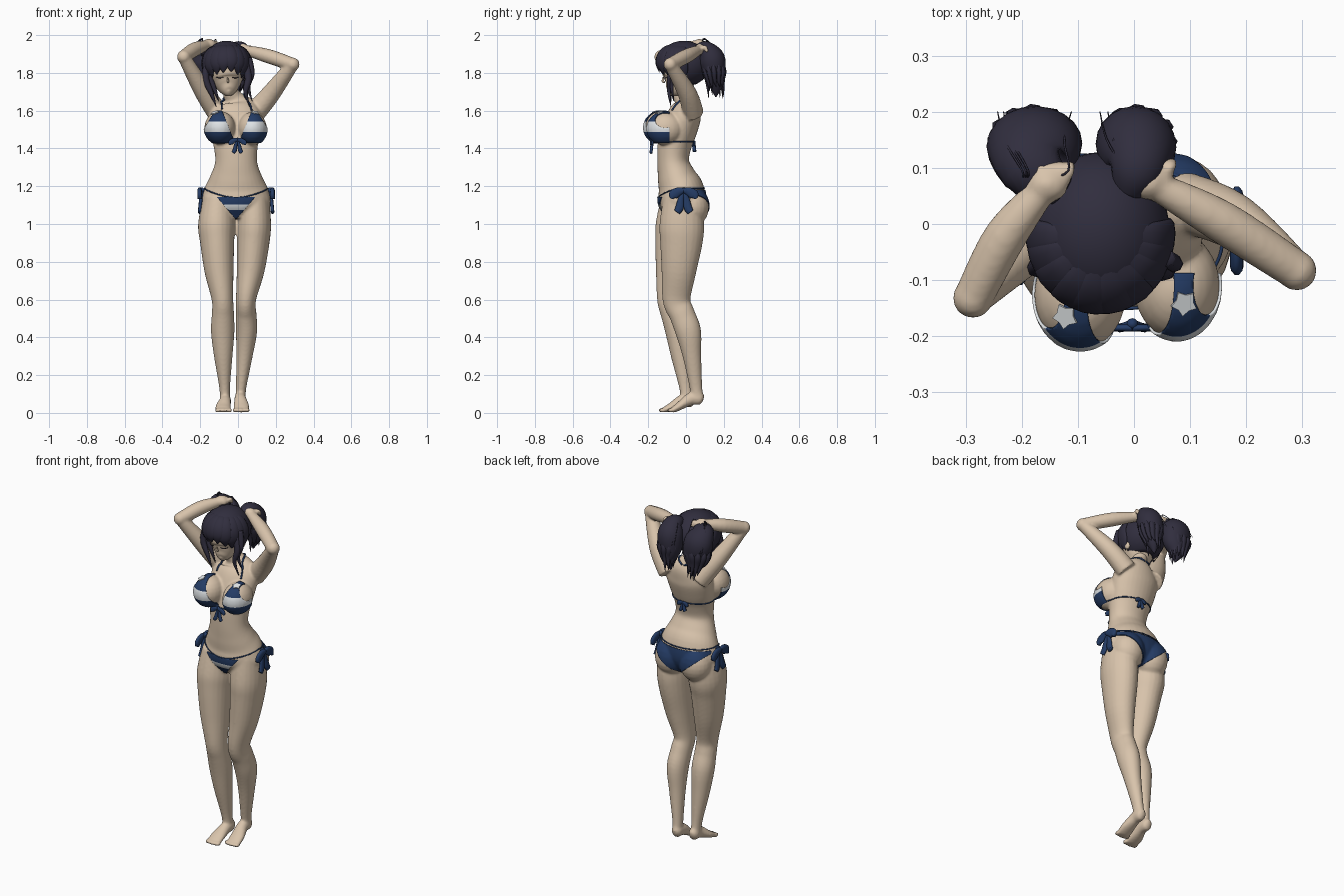
import bpy, bmesh, math, random
from mathutils import Vector, Matrix
from mathutils.bvhtree import BVHTree

if "Cube" in bpy.data.objects:
    bpy.data.objects.remove(bpy.data.objects["Cube"])

random.seed(4)
V = Vector


def material(name, rgb):
    m = bpy.data.materials.new(name)
    m.diffuse_color = (*rgb, 1)
    m.use_nodes = True
    m.node_tree.nodes["Principled BSDF"].inputs["Base Color"].default_value = m.diffuse_color
    return m


SKIN = material("skin", (0.69, 0.55, 0.41))
HAIR = material("dark hair", (0.030, 0.027, 0.048))
NAVY = material("navy cloth", (0.018, 0.045, 0.130))
WHITE = material("white cloth", (0.75, 0.78, 0.80))


def finish(name, bm, *mats):
    me = bpy.data.meshes.new(name)
    bmesh.ops.recalc_face_normals(bm, faces=bm.faces)
    bm.to_mesh(me)
    bm.free()
    for m in mats:
        me.materials.append(m)
    me.shade_smooth()
    ob = bpy.data.objects.new(name, me)
    bpy.context.collection.objects.link(ob)
    return ob


def spline(rows, steps=5):
    """Catmull-Rom through rows of numbers."""
    out, n = [], len(rows)
    for i in range(n - 1):
        a, b, c, d = (rows[max(0, min(n - 1, i + k))] for k in (-1, 0, 1, 2))
        for s in range(steps):
            t = s / steps
            out.append([0.5 * (2 * q + (r - p) * t + (2 * p - 5 * q + 4 * r - w) * t * t
                        + (3 * q - p - 3 * r + w) * t ** 3) for p, q, r, w in zip(a, b, c, d)])
    return out + [list(rows[-1])]


def tube(bm, rows, ref=(1, 0, 0), sides=16, steps=5):
    """Loft ellipses through rows of (x, y, z, width radius, depth radius)."""
    rows = spline(rows, steps)
    pts = [V(r[:3]) for r in rows]
    rings = []
    for i, r in enumerate(rows):
        t = (pts[min(i + 1, len(pts) - 1)] - pts[max(i - 1, 0)]).normalized()
        u = (V(ref) - t * t.dot(V(ref))).normalized()
        w = t.cross(u)
        ring = []
        for k in range(sides):
            a = 2 * math.pi * k / sides
            ring.append(bm.verts.new(pts[i] + u * max(r[3], .001) * math.cos(a)
                                     + w * max(r[4], .001) * math.sin(a)))
        rings.append(ring)
    for p, q in zip(rings, rings[1:]):
        for k in range(sides):
            j = (k + 1) % sides
            bm.faces.new((p[k], p[j], q[j], q[k]))
    bm.faces.new(rings[0][::-1])
    bm.faces.new(rings[-1])


def ball(bm, c, r, seg=24):
    m = Matrix.Translation(c) @ Matrix.Diagonal((*r, 1))
    bmesh.ops.create_uvsphere(bm, u_segments=seg, v_segments=seg // 2, radius=1, matrix=m)


# ---- body: overlapping volumes fused into one skin
bm = bmesh.new()
tube(bm, [(-.01, -.02, 1.03, .10, .08), (-.01, -.02, 1.10, .18, .122), (-.01, -.027, 1.18, .17, .122),
          (-.01, -.05, 1.25, .138, .102), (-.01, -.068, 1.33, .111, .084), (-.012, -.06, 1.42, .118, .09),
          (-.015, -.035, 1.50, .133, .094), (-.015, -.005, 1.58, .138, .088), (-.016, .015, 1.63, .11, .066),
          (-.025, .012, 1.665, .058, .048), (-.038, 0, 1.70, .042, .042), (-.05, -.01, 1.78, .042, .042)], sides=32)
ball(bm, (-.096, -.126, 1.510), (.082, .098, .088))
ball(bm, (.076, -.110, 1.505), (.077, .096, .088))
for x in (-.092, .072):
    ball(bm, (x, .03, 1.09), (.092, .092, .105))
# legs
tube(bm, [(-.105, -.03, 1.14, .08, .10), (-.113, -.042, 1.0, .098, .118), (-.11, -.055, .9, .09, .108),
          (-.10, -.07, .75, .077, .09), (-.082, -.085, .6, .057, .068), (-.08, -.07, .52, .059, .062),
          (-.081, -.045, .43, .062, .064), (-.078, -.027, .3, .049, .052), (-.071, -.003, .14, .029, .034),
          (-.069, .005, .07, .027, .034)], sides=24)
tube(bm, [(.085, -.02, 1.14, .08, .10), (.085, -.022, 1.0, .09, .118), (.08, -.025, .9, .086, .112),
          (.066, -.038, .75, .073, .092), (.042, -.05, .6, .053, .074), (.043, -.02, .52, .055, .068),
          (.045, .012, .43, .056, .068), (.034, .032, .3, .043, .049), (.017, .052, .14, .028, .034),
          (.014, .058, .09, .027, .034)], sides=24)
# feet with toes
for x, y, lift, sp in ((-.068, 0, 0, -.010), (.012, .045, .012, .006)):
    tube(bm, [(x, y + .048, .062 + lift, .012, .015), (x, y + .03, .065 + lift, .028, .034),
              (x, y - .02, .062 + lift, .031, .034), (x + sp, y - .075, .033 + lift / 2, .041, .023),
              (x + sp, y - .108, .019, .042, .017), (x + sp, y - .12, .017, .036, .012)])
    for k in range(5):
        off = (k - 2) * .0175
        big = .015 if (k == 4) == (x < 0) and k in (0, 4) else .0115
        ball(bm, (x + sp + off, y - .122 - .003 * (2 - abs(k - 2)), .014), (big * .8, .02, .0125), 12)
# arms raised behind the head
ARMS = (((-.105, .03, 1.585), (-.187, -.035, 1.71), (-.287, -.132, 1.885), (-.228, -.02, 1.925), (-.155, .07, 1.95)),
        ((.085, .04, 1.585), (.178, .005, 1.695), (.29, -.083, 1.845), (.155, .005, 1.89), (.025, .075, 1.925)))
for sh, mid, elbow, fore, hand in ARMS:
    tube(bm, [(*sh, .058, .055), (*mid, .05, .05), (*elbow, .033, .033)], ref=(0, 0, 1))
    ball(bm, elbow, (.036, .036, .036))
    tube(bm, [(*elbow, .035, .035), (*fore, .038, .038), (*hand, .024, .024)], ref=(0, 0, 1))
    ball(bm, hand, (.038, .032, .03))
    for k in range(4):
        p = V(hand) + V(((k - 1) * .017, .01, .006))
        tube(bm, [(*p, .011, .011), (*(p + V((.006, .018, .004))), .011, .011),
                  (*(p + V((.01, .026, -.022))), .008, .008)], sides=8)
body = finish("body", bm, SKIN)
mod = body.modifiers.new("fuse", 'REMESH')
mod.mode, mod.voxel_size = 'VOXEL', .0068
mod = body.modifiers.new("soften", 'SMOOTH')
mod.factor, mod.iterations = .5, 5
fused = bpy.data.meshes.new_from_object(body.evaluated_get(bpy.context.evaluated_depsgraph_get()))
body.modifiers.clear()
body.data = fused
if not fused.materials:
    fused.materials.append(SKIN)
fused.shade_smooth()
bm = bmesh.new()
bm.from_mesh(fused)
tree = BVHTree.FromBMesh(bm)
bm.free()


# ---- swimwear panels: trimmed offsets of the skin
def panel(name, trims, stripe=None):
    b = bmesh.new()
    b.from_mesh(fused)
    cuts = [(c, n, True) for c, n in trims] + [((0, 0, z), (0, 0, 1), False) for z in stripe or ()]
    for co, no, clear in cuts:
        bmesh.ops.bisect_plane(b, geom=b.verts[:] + b.edges[:] + b.faces[:], plane_co=co, plane_no=no,
                               clear_outer=clear)
    for f in b.faces:
        f.material_index = int(bool(stripe) and stripe[0] < f.calc_center_median().z < stripe[1])
    me = bpy.data.meshes.new(name)
    me.materials.append(NAVY)
    me.materials.append(WHITE)
    b.to_mesh(me)
    b.free()
    ob = bpy.data.objects.new(name, me)
    bpy.context.collection.objects.link(ob)
    s = ob.modifiers.new("cloth", 'SOLIDIFY')
    s.thickness, s.offset = .005, 1


for name, s, ax, az in (("left_cup", -1, -.094, 1.618), ("right_cup", 1, .078, 1.608)):
    panel(name, [((ax + s * .012, 0, az), (s, 0, .62)), ((ax, 0, az), (-s, 0, .40)),
                 ((0, 0, 1.432), (0, 0, -1)), ((0, -.088, 0), (0, 1, 0))], (1.488, 1.54))
panel("brief_front", [((0, 0, 1.143), (0, 0, 1)), ((0, -.03, 0), (0, 1, 0)),
                      ((-.112, 0, 1.143), (-1.15, 0, -1)), ((.09, 0, 1.143), (1.15, 0, -1))], (1.078, 1.105))
panel("brief_back", [((0, 0, 1.18), (0, 0, 1)), ((0, .015, 0), (0, -1, 0)),
                     ((-.158, 0, 1.148), (-.85, 0, -1)), ((.138, 0, 1.148), (.85, 0, -1))])


# ---- strings laid on the skin
def string(bm, pts, r=.0035):
    tube(bm, [(*p, r, r) for p in pts], ref=(.1, .2, 1), sides=6, steps=2)


def around(z_of, n=60, c=(-.01, -.03)):
    pts = []
    for i in range(n + 1):
        a = 2 * math.pi * i / n
        d = V((math.cos(a), math.sin(a), 0))
        hit = tree.ray_cast(V((*c, z_of(a))) + d * .6, -d)[0]
        if hit:
            pts.append(hit + d * .002)
    return pts


bm = bmesh.new()
string(bm, around(lambda a: 1.435))
string(bm, around(lambda a: 1.19 - .05 * max(0, -math.sin(a)) ** 1.2))
for p in (((-.09, -.09, 1.615), (-.085, -.05, 1.64), (-.07, 0, 1.66), (-.03, .06, 1.665)),
          ((.075, -.08, 1.605), (.06, -.045, 1.635), (.03, 0, 1.66), (-.02, .06, 1.665))):
    string(bm, [V(h[0]) + h[1] * .003 for h in (tree.find_nearest(V(q)) for q in spline(p, 4))], .005)
finish("strings", bm, NAVY)


# ---- bows: knot, two loops and two tails
def bow(name, c, axis, out, w, drop, fat=1.0):
    b = bmesh.new()
    c, axis, out = V(c), V(axis), V(out)
    ball(b, c, (w * .28,) * 3, 12)
    down = V((0, 0, -1))
    for s in (-1, 1):
        rows = [(0, 0, .2), (.5, .12, .36), (1, .45, .4), (1.15, .8, .1)]
        tube(b, [(*(c + axis * s * w * a + down * w * d + out * w * .2), w * .18 * fat, w * r * fat)
                 for a, d, r in rows], ref=out, sides=10)
        rows = [(0, 0, .12), (.25, .4, .24), (.4, .8, .32), (.65, 1, .26)]
        tube(b, [(*(c + axis * s * w * a + down * drop * d + out * w * .2 * d), .008 * fat, w * r * fat)
                 for a, d, r in rows], ref=out, sides=8)
    finish(name, b, NAVY)


bow("front_bow", (-.003, -.178, 1.447), (1, 0, 0), (0, -1, 0), .036, .07)
bow("back_bow", (-.01, .04, 1.435), (1, 0, 0), (0, 1, 0), .026, .05, 1.2)
bow("left_hip_bow", (-.192, -.03, 1.178), (0, 1, 0), (-1, 0, 0), .056, .115, 1.2)
bow("right_hip_bow", (.172, -.012, 1.178), (0, 1, 0), (1, 0, 0), .056, .115, 1.2)

# ---- star patches on the cups
for name, p in (("left_star", (-.118, -.16, 1.577)), ("right_star", (.086, -.135, 1.572))):
    co, no, _, _ = tree.find_nearest(V(p))
    rot = no.to_track_quat('Z', 'Y')
    b = bmesh.new()
    star = [b.verts.new(co + no * .0075 + rot @ V((r * math.sin(k * math.pi / 5), r * math.cos(k * math.pi / 5), 0)))
            for k in range(10) for r in ((.024, .016)[k % 2],)]
    top = b.faces.new(star)
    ext = bmesh.ops.extrude_face_region(b, geom=[top])
    bmesh.ops.translate(b, verts=[e for e in ext["geom"] if isinstance(e, bmesh.types.BMVert)], vec=-no * .006)
    finish(name, b, WHITE).data.shade_flat()

# ---- head, nose, ears
bm = bmesh.new()
tube(bm, [(-.048, -.093, 1.694, .008, .012), (-.05, -.082, 1.702, .03, .034), (-.052, -.06, 1.725, .056, .062),
          (-.056, -.04, 1.76, .08, .085), (-.06, -.03, 1.81, .092, .098), (-.06, -.02, 1.87, .09, .1),
          (-.06, -.01, 1.93, .05, .06)], ref=(1, 0, 0), sides=28)
tube(bm, [(-.055, -.12, 1.775, .003, .003), (-.053, -.122, 1.757, .006, .007), (-.053, -.112, 1.748, .004, .003)], sides=8)
for x in (-.152, .038):
    ball(bm, (x, -.01, 1.785), (.014, .02, .03), 12)
finish("head", bm, SKIN)
bm = bmesh.new()
for ex in (-.096, -.014):
    tube(bm, [(ex + d, -.033 - .092 * math.sqrt(1 - ((ex + d + .057) / .086) ** 2), 1.779 - .006 * (1 - (d / .02) ** 2),
               .002, .002) for d in (-.018, -.01, 0, .01, .018)], ref=(0, 0, 1), sides=6)
finish("eyelashes", bm, HAIR)

# ---- hair cap open at the face
C, R = V((-.06, -.012, 1.848)), (.123, .14, .122)
bm = bmesh.new()
ball(bm, C, R, 40)
bmesh.ops.delete(bm, geom=[v for v in bm.verts if v.co.z < 1.738 or
                           (v.co.y < -.03 and v.co.z < 1.835 and abs(v.co.x + .06) < .11)], context='VERTS')
cap = finish("hair_cap", bm, HAIR)
s = cap.modifiers.new("thick", 'SOLIDIFY')
s.thickness = .012

# fringe and side locks
bm = bmesh.new()
for deg, low in ((-84, -50), (-66, -46), (-48, -36), (-28, -27), (-9, -22), (12, -20), (32, -28), (52, -38), (68, -46), (84, -50)):
    a = math.radians(deg)
    rows = []
    for k, w in enumerate((.012, .028, .036, .034, .003)):
        e = math.radians(66 + (low - 66) * k / 4)
        f = (.93, .985, 1, .99, 1)[k]
        h = max(math.cos(e), .8 if e < 0 else 0) * f
        rows.append((C.x + R[0] * h * math.sin(a), C.y - R[1] * h * math.cos(a),
                     C.z + R[2] * f * math.sin(e), w, w * .32))
    tube(bm, rows, ref=(math.cos(a), math.sin(a), 0), sides=10)
for p in (((-.16, -.07, 1.85), (-.172, -.08, 1.77), (-.14, -.085, 1.69), (-.115, -.08, 1.62)),
          ((.04, -.075, 1.85), (.055, -.085, 1.77), (.04, -.09, 1.70), (.062, -.08, 1.62))):
    for d in (0, .014):
        tube(bm, [(q[0] + d, q[1] + d, q[2] + d * 2, r, r * .8) for q, r in zip(p, (.02, .019, .012, .001))], sides=8)
finish("fringe", bm, HAIR)

# ---- twin tails with loose wisps
for name, x, r, lean in (("left_tail", -.180, 1.1, .012), ("right_tail", .005, .93, -.008)):
    bm = bmesh.new()
    root = -.13 if x < -.1 else -.01
    tube(bm, [(root, .06, 1.915, .03, .03), (x, .10, 1.925, .055 * r, .045), (x, .135, 1.875, .076 * r, .070),
              (x + lean, .148, 1.80, .068 * r, .060), (x + lean, .158, 1.735, .040 * r, .038),
              (x + 2 * lean, .158, 1.672, .003, .003)], sides=20)
    for k in range(12):
        a = k * 2 * math.pi / 12
        dx, dy, tip = math.cos(a), math.sin(a), random.uniform(1.66, 1.74)
        tube(bm, [(x + dx * .04, .135 + dy * .035, 1.89, .006, .006), (x + dx * .058 * r, .147 + dy * .052, 1.82, .019, .014),
                  (x + dx * .042 * r, .153 + dy * .042, 1.76, .015, .011),
                  (x + lean + dx * .036, .16 + dy * .04, tip, .001, .001)], sides=7)
    for k in range(4):
        dx = random.uniform(-.05, .05)
        top = 1.995 if x < -.1 else 1.96
        tube(bm, [(x + dx * .5, .08, 1.935, .002, .002), (x + .02 + dx, .095, top - abs(dx) * .4, .002, .002),
                  (x + dx * 1.3, .15, 1.93, .002, .002), (x + dx * 1.6, .2, 1.84, .001, .001)], sides=5)
    finish(name, bm, HAIR)
